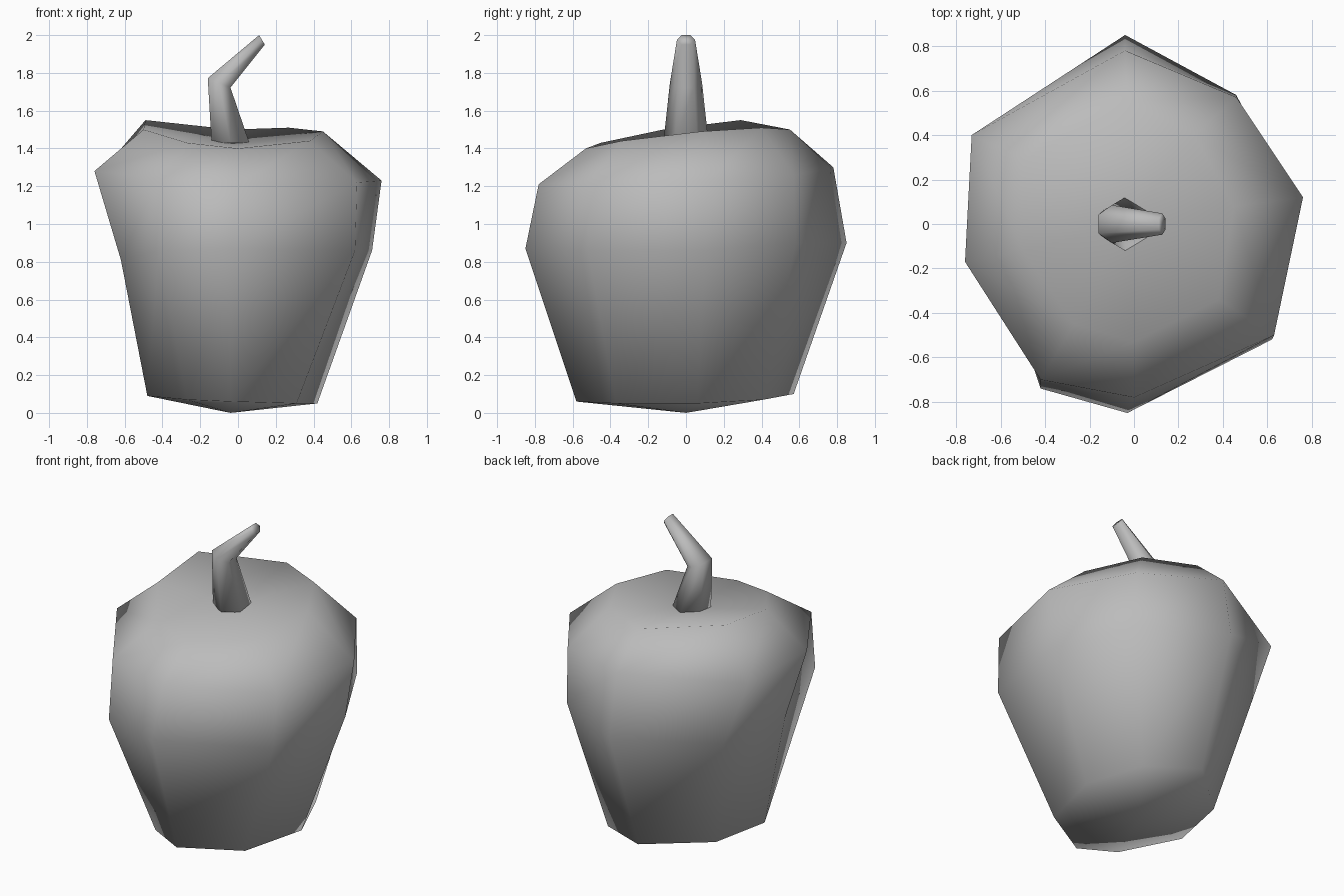
import bpy
import math
from mathutils import Vector

old_cube = bpy.data.objects.get("Cube")
if old_cube:
    bpy.data.objects.remove(old_cube, do_unlink=True)


def make_material(name, colour):
    material = bpy.data.materials.new(name)
    material.use_nodes = True
    material.diffuse_color = colour
    shader = material.node_tree.nodes["Principled BSDF"]
    shader.inputs["Base Color"].default_value = colour
    return material


def loft(name, rings, bottom, top, material):
    """Skin a stack of rings and close both ends with fans to a centre point."""
    sides = len(rings[0])
    points = [Vector(point) for ring in rings for point in ring]
    low, high = len(points), len(points) + 1
    points += [Vector(bottom), Vector(top)]
    last_ring = (len(rings) - 1) * sides
    faces = []
    for side in range(sides):
        following = (side + 1) % sides
        for level in range(len(rings) - 1):
            start = level * sides
            faces.append((start + side, start + following,
                          start + sides + following, start + sides + side))
        faces.append((following, side, low))
        faces.append((last_ring + side, last_ring + following, high))
    mesh = bpy.data.meshes.new(name)
    mesh.from_pydata(points, [], faces)
    mesh.materials.append(material)
    mesh.shade_smooth()
    mesh.update()
    part = bpy.data.objects.new(name, mesh)
    bpy.context.collection.objects.link(part)
    return part


def stem_ring(centre, tilt, half_width, sides=6):
    """Hexagon across the stem; tilt runs from its centre to its inner side."""
    ring = []
    for step in range(sides):
        angle = math.tau * (step + 0.5) / sides
        along = math.cos(angle) / math.cos(math.pi / sides)
        across = Vector((0, half_width * math.sin(angle), 0))
        ring.append(Vector(centre) + Vector(tilt) * along + across)
    return ring


grey = make_material("plain grey", (0.5, 0.5, 0.5, 1))

# Body: the outline of each rib from base to shoulder, anticlockwise from +x
ribs = {
    "left": [(.42, .06, .05), (.71, .1, .86), (.76, .12, 1.23), (.45, .08, 1.49)],
    "back_left": [(.28, .41, .07), (.46, .58, .9), (.46, .57, 1.26), (.27, .4, 1.51)],
    "back": [(-.05, .57, .1), (-.04, .85, .9), (-.04, .78, 1.3), (-.03, .55, 1.5)],
    "back_right": [(-.4, .26, .09), (-.57, .42, .84), (-.73, .4, 1.27), (-.49, .29, 1.55)],
    "right": [(-.48, -.13, .09), (-.62, -.14, .81), (-.76, -.17, 1.28), (-.5, -.12, 1.5)],
    "front_right": [(-.27, -.47, .07), (-.42, -.74, .86), (-.42, -.7, 1.24), (-.27, -.45, 1.43)],
    "front": [(-.04, -.58, .06), (-.03, -.85, .87), (0, -.78, 1.21), (0, -.53, 1.4)],
    "front_left": [(.31, -.37, .05), (.62, -.52, .86), (.63, -.5, 1.22), (.38, -.34, 1.44)],
}
body_rings = list(zip(*ribs.values()))
loft("pepper_body", body_rings, (-.04, 0, 0), (-.03, 0, 1.43), grey)

# Stem: upright below the bend, then leaning out to a narrow cut tip
tip = (.127, 0, 1.975)
stem_rings = [
    stem_ring((-.04, 0, 1.43), (.1, 0, 0), .12),
    stem_ring((-.1, 0, 1.747), (.06, 0, -.025), .085),
    stem_ring(tip, (.015, 0, -.025), .048),
]
loft("stem", stem_rings, (-.04, 0, 1.42), tip, grey)
